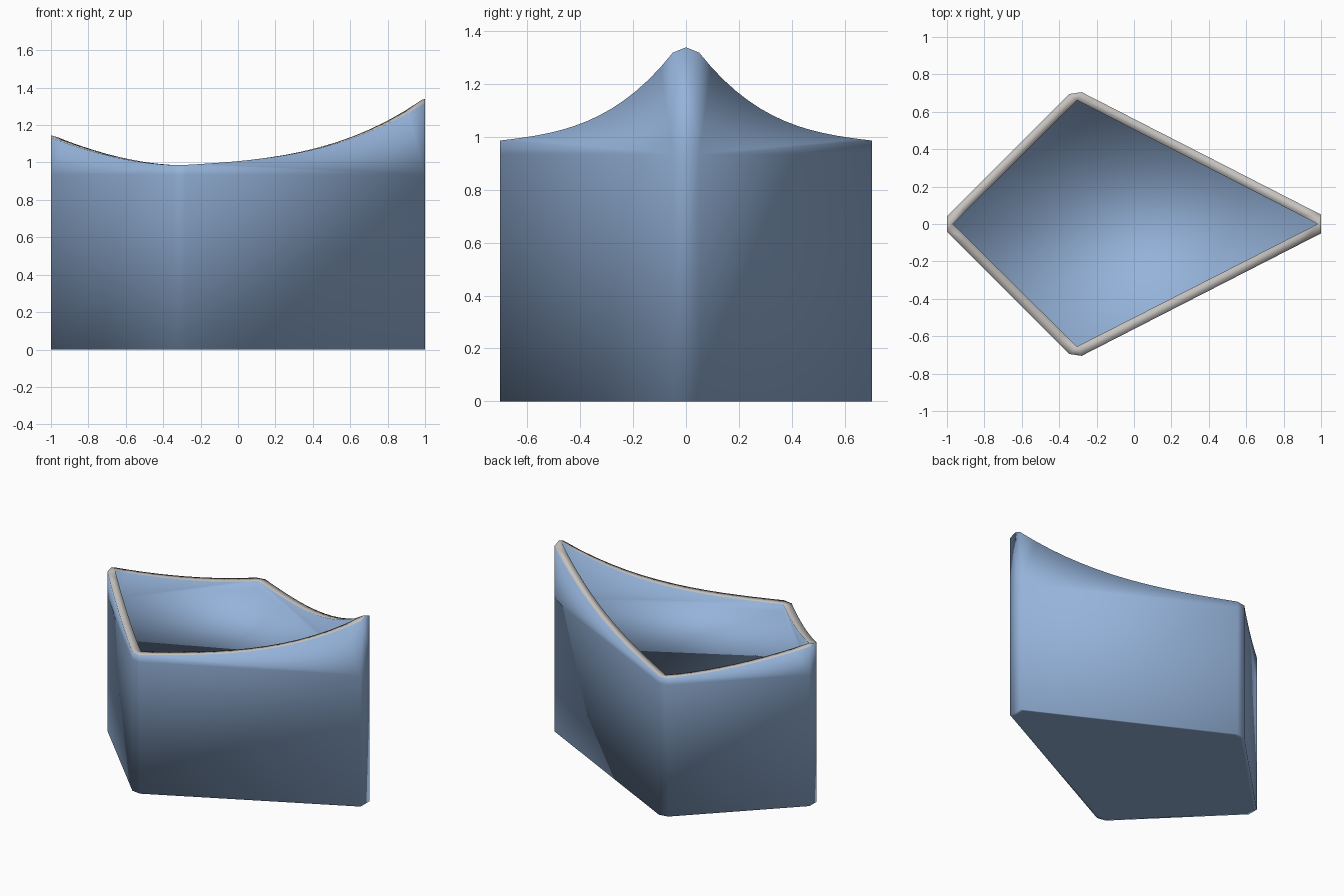
import bpy, bmesh
from mathutils import Vector

if "Cube" in bpy.data.objects:
    bpy.data.objects.remove(bpy.data.objects["Cube"])


def material(name, rgb):
    m = bpy.data.materials.new(name)
    m.diffuse_color = (*rgb, 1)
    m.use_nodes = True
    m.node_tree.nodes["Principled BSDF"].inputs["Base Color"].default_value = m.diffuse_color
    return m


def rim_height(x):
    """Sweeping height of the rim, lowest at the wide corners."""
    if x < -0.3:
        return 0.985 + 0.16 * ((-0.3 - x) / 0.7) ** 1.8
    u = (x + 0.3) / 1.3
    return 0.985 + 0.08 * u + 0.275 * u ** 3


# Kite outline with clipped corners, counter-clockwise; each outer corner has an inner partner
R, B, L, F = (0.982, 0), (-0.305, 0.662), (-0.968, 0), (-0.305, -0.655)
outer = [(1, -0.05), (1, 0.05), (-0.28, 0.705), (-0.345, 0.695),
         (-1, 0.04), (-1, -0.04), (-0.345, -0.695), (-0.28, -0.705)]
inner = [R, R, B, B, L, L, F, F]
steps = [2, 14, 1, 10, 2, 10, 1, 14]
SHOULDER = 0.935  # height of the floor and of the outer band line

bm = bmesh.new()


def face(points, mat):
    # skip repeated neighbouring points so clipped corners become triangles
    pts = [p for i, p in enumerate(points) if (p - points[i - 1]).length > 1e-5]
    if len(pts) > 2:
        bm.faces.new([bm.verts.new(p) for p in pts]).material_index = mat


def at(p, z):
    return Vector((p[0], p[1], z))


for i, n in enumerate(steps):
    j = (i + 1) % len(steps)
    a, b, c, d = outer[i], outer[j], inner[i], inner[j]
    top_out, top_in = [], []
    for k in range(n + 1):
        p = Vector(a).lerp(Vector(b), k / n)
        q = Vector(c).lerp(Vector(d), k / n)
        # outer edge sits slightly lower, except at the very tips
        top_out.append(at(p, rim_height(p.x * (1 if abs(p.y) < 0.001 else 0.97))))
        top_in.append(at(q, rim_height(q.x * 1.01)))
    # outer wall: tall lower panel and curved upper band
    face([at(a, 0), at(b, 0), at(b, SHOULDER), at(a, SHOULDER)], 0)
    face([at(a, SHOULDER), at(b, SHOULDER)] + top_out[::-1], 0)
    # underside border
    face([at(b, 0), at(a, 0), at(Vector(a) * 0.97, 0), at(Vector(b) * 0.97, 0)], 0)
    # inner wall
    if c != d:
        face([at(d, SHOULDER), at(c, SHOULDER)] + top_in, 0)
    # rim
    for k in range(n):
        face([top_out[k], top_out[k + 1], top_in[k + 1], top_in[k]], 1)

# underside and inner floor
face([at(Vector(p) * 0.97, 0) for p in reversed(outer)], 0)
face([at(p, SHOULDER) for p in (R, B, L, F)], 0)

bmesh.ops.remove_doubles(bm, verts=bm.verts, dist=0.0005)
for f in bm.faces:
    f.smooth = True

mesh = bpy.data.meshes.new("kite_container")
bm.to_mesh(mesh)
bm.free()
mesh.materials.append(material("soft blue", (0.30, 0.45, 0.70)))
mesh.materials.append(material("warm grey rim", (0.55, 0.53, 0.51)))
obj = bpy.data.objects.new("kite_container", mesh)
bpy.context.collection.objects.link(obj)
